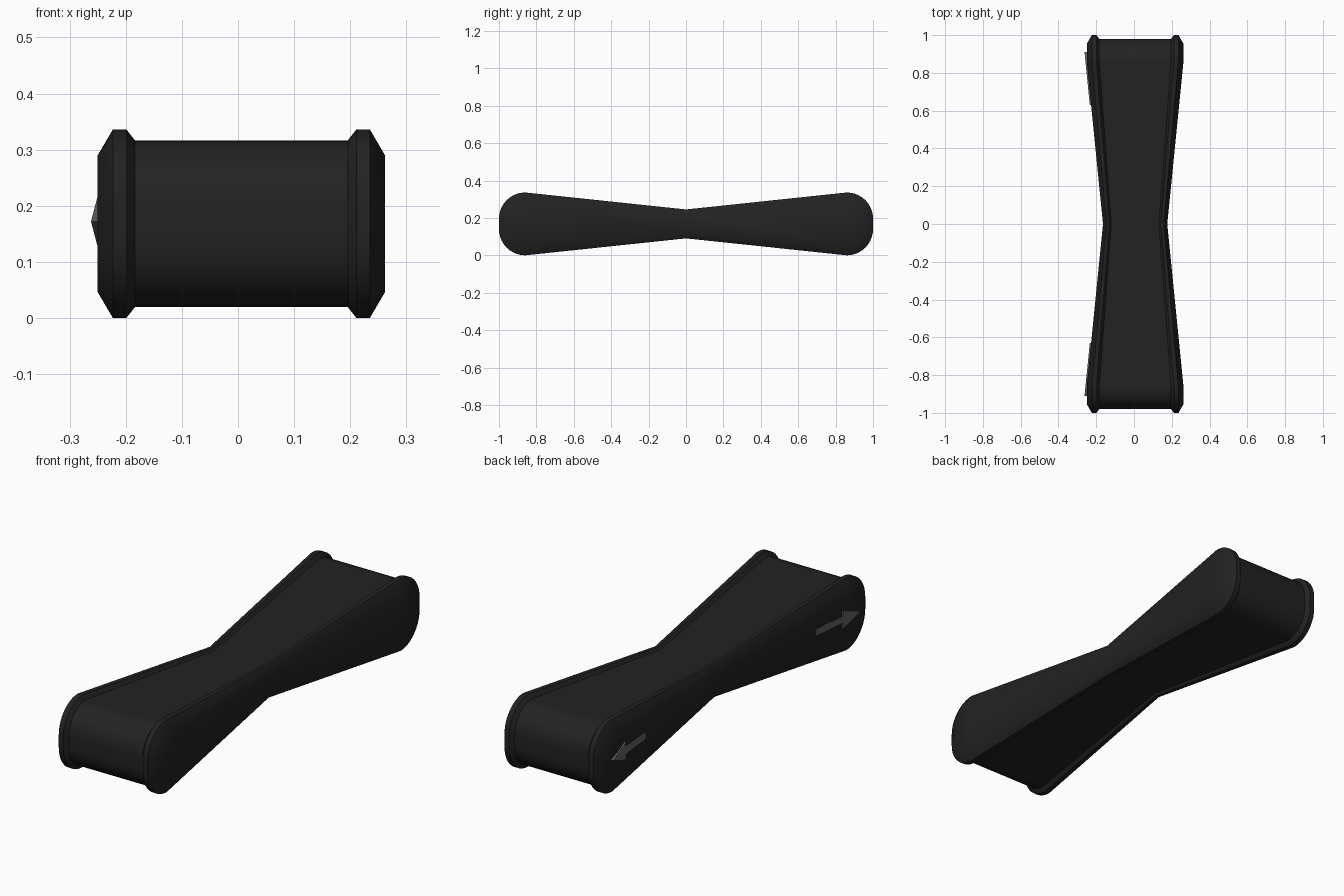
import bpy, bmesh, math

if "Cube" in bpy.data.objects:
    bpy.data.objects.remove(bpy.data.objects["Cube"])

CX, CZ = 0.006, 0.168          # centre of the body in x and z
HW, HH, R = 0.256, 0.168, 0.14  # end half width, half height, corner radius
WAIST_X, WAIST_Z = 0.17 / HW, 0.46
STEPS = 10


def material(name, v):
    m = bpy.data.materials.new(name)
    m.diffuse_color = (v, v, v, 1)
    m.use_nodes = True
    m.node_tree.nodes["Principled BSDF"].inputs["Base Color"].default_value = m.diffuse_color
    return m


def finish(name, bm, mat):
    bmesh.ops.recalc_face_normals(bm, faces=bm.faces)
    me = bpy.data.meshes.new(name)
    bm.to_mesh(me)
    bm.free()
    me.materials.append(mat)
    ob = bpy.data.objects.new(name, me)
    bpy.context.collection.objects.link(ob)
    return ob


def taper(y, waist):
    t = min(abs(y) / (1 - R), 1)
    return waist + (1 - waist) * t


def upper_outline(inset):
    """Upper half of the rounded side outline, from -y to +y."""
    r = R - inset
    arc = [(1 - R + r * math.cos(a), HH - R + r * math.sin(a))
           for a in (math.pi / 2 * i / STEPS for i in range(STEPS + 1))]
    return [(-y, z) for y, z in arc] + [(0, HH - inset)] + arc[::-1]


black = material("black_rubber", 0.016)
grey = material("grey_mark", 0.13)

# Body: rims and recessed band lofted across x, pinched at the waist
half = [(0.256, 0.046), (0.229, 0.0), (0.205, 0.0), (0.19, 0.02)]
section = half + [(-x, d) for x, d in reversed(half)]
bm = bmesh.new()
rings = []
for x, inset in section:
    up = upper_outline(inset)
    pts = up + [(y, -z) for y, z in reversed(up)]
    rings.append([bm.verts.new((CX + x * taper(y, WAIST_X), y,
                                CZ + z * taper(y, WAIST_Z))) for y, z in pts])
n = len(rings[0])
for a, b in zip(rings, rings[1:]):
    for i in range(n):
        j = (i + 1) % n
        bm.faces.new((a[i], a[j], b[j], b[i]))
# Side faces, stripped from the upper to the lower outline
for ring in (rings[0], rings[-1]):
    for i in range(n // 2 - 1):
        bm.faces.new((ring[i], ring[i + 1], ring[n - 2 - i], ring[n - 1 - i]))
body = finish("grip_body", bm, black)
bpy.context.view_layer.objects.active = body
body.select_set(True)
bpy.ops.object.shade_smooth_by_angle(angle=math.radians(35))

# Raised arrows on the left face, pointing to the two ends
arrow = [(0.91, 0), (0.80, 0.042), (0.80, 0.014), (0.63, 0.014),
         (0.63, -0.014), (0.80, -0.014), (0.80, -0.042)]
for name, s in (("back_arrow", 1), ("front_arrow", -1)):
    bm = bmesh.new()
    face = bm.faces.new([bm.verts.new((-0.262 + 0.1 * (0.91 - y), s * y, 0.172 + z))
                         for y, z in arrow])
    ext = bmesh.ops.extrude_face_region(bm, geom=[face], use_keep_orig=True)
    verts = [g for g in ext["geom"] if isinstance(g, bmesh.types.BMVert)]
    bmesh.ops.translate(bm, verts=verts, vec=(0.02, 0, 0))
    finish(name, bm, grey)
